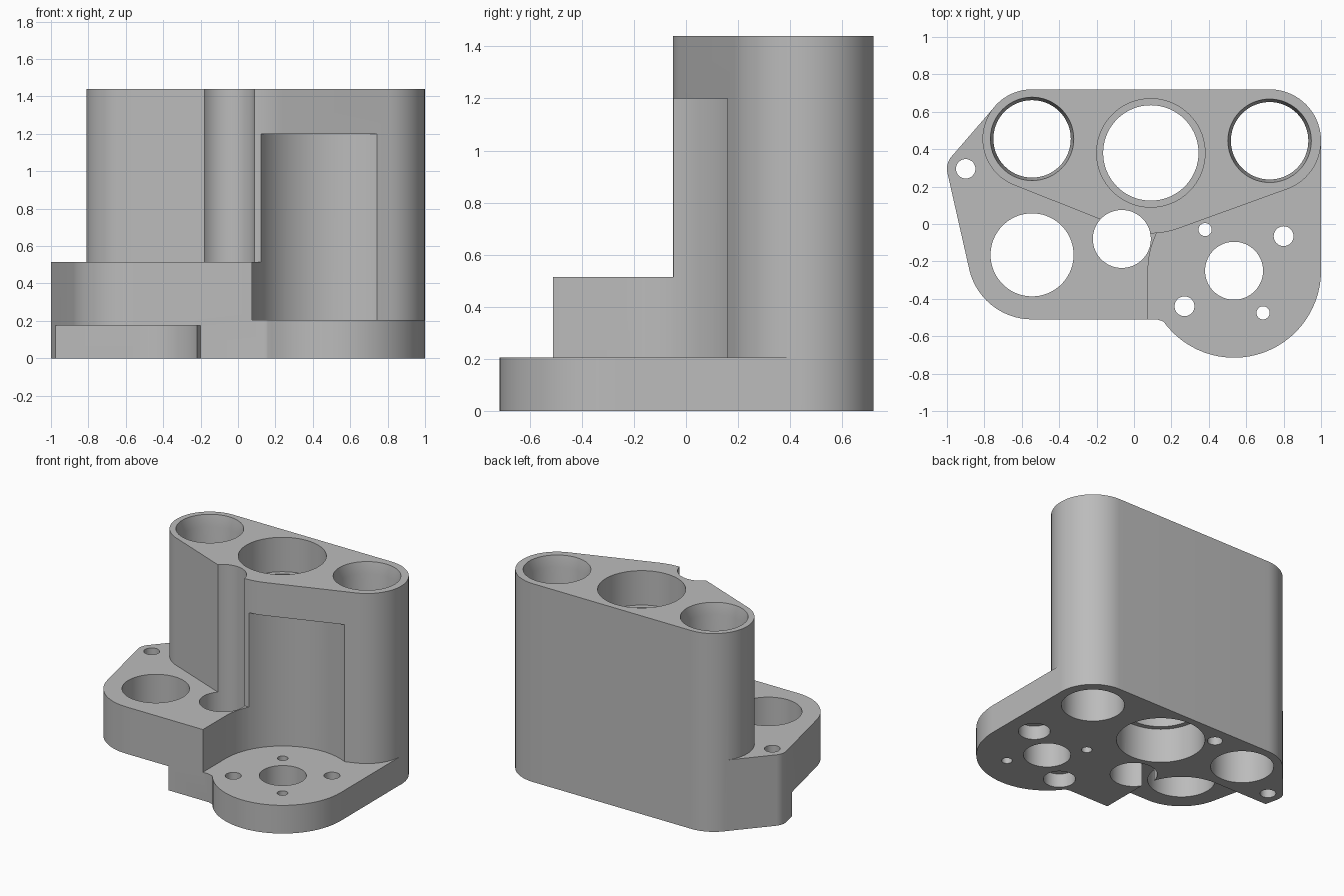
import bpy, bmesh
from math import sin, cos, radians

cube = bpy.data.objects.get("Cube")
if cube:
    bpy.data.objects.remove(cube, do_unlink=True)

metal = bpy.data.materials.new("plain grey")
metal.use_nodes = True
GREY = (0.5, 0.5, 0.5, 1)
metal.diffuse_color = GREY
metal.node_tree.nodes["Principled BSDF"].inputs["Base Color"].default_value = GREY


def arc(x, y, r, start=0, end=360, steps=72):
    """Points along a circular arc, in degrees."""
    angles = [radians(start + (end - start) * i / steps) for i in range(steps + (end - start < 360))]
    return [(x + r * cos(a), y + r * sin(a)) for a in angles]


def hull(points):
    """Convex outline around 2D points."""
    pts = sorted(set((round(x, 5), round(y, 5)) for x, y in points))

    def chain(seq):
        out = []
        for p in seq:
            while len(out) > 1 and ((out[-1][0] - out[-2][0]) * (p[1] - out[-2][1])
                                    - (out[-1][1] - out[-2][1]) * (p[0] - out[-2][0])) <= 1e-6:
                out.pop()
            out.append(p)
        return out[:-1]
    return chain(pts) + chain(pts[::-1])


def loft(name, rings):
    """Closed solid through stacked (outline, z) rings."""
    bm = bmesh.new()
    loops = [[bm.verts.new((x, y, z)) for x, y in outline] for outline, z in rings]
    bm.faces.new(loops[0][::-1])
    bm.faces.new(loops[-1])
    for low, high in zip(loops, loops[1:]):
        for i in range(len(low)):
            j = (i + 1) % len(low)
            bm.faces.new((low[i], low[j], high[j], high[i]))
    bmesh.ops.recalc_face_normals(bm, faces=bm.faces)
    mesh = bpy.data.meshes.new(name)
    bm.to_mesh(mesh)
    bm.free()
    mesh.materials.append(metal)
    obj = bpy.data.objects.new(name, mesh)
    bpy.context.collection.objects.link(obj)
    return obj


def prism(name, outline, z0, z1):
    return loft(name, [(outline, z0), (outline, z1)])


def combine(body, tool, operation):
    mod = body.modifiers.new(operation.lower(), "BOOLEAN")
    mod.operation, mod.solver, mod.object = operation, "EXACT", tool
    bpy.context.view_layer.objects.active = body
    bpy.ops.object.modifier_apply(modifier=mod.name)
    bpy.data.objects.remove(tool, do_unlink=True)


TOP, DECK, FOOT = 1.44, 0.515, 0.205
LEFT, MID, RIGHT = (-0.545, 0.455), (0.09, 0.38), (0.725, 0.445)
DISC, RING, TAB, PIN = (0.535, -0.25), (-0.545, -0.165), (-0.9, 0.295), (-0.065, -0.08)

# Tall block wrapped around the three bores
block = hull(arc(*LEFT, 0.265) + arc(*RIGHT, 0.275) + arc(*MID, 0.43, 180, 360))
body = prism("bored_housing", block, 0, TOP)

# Side platform with mounting tab, and the recess that bounds it
platform = hull(arc(*RING, 0.345) + arc(*TAB, 0.1) + arc(*LEFT, 0.264) + [(0.3, -0.51), (0.3, 0.3)])
combine(body, prism("platform", platform, 0, DECK), "UNION")
combine(body, prism("round_recess", arc(*DISC, 0.46), FOOT, 1.2), "DIFFERENCE")
combine(body, prism("recess_front", [(0.075, -1), (1.2, -1), (1.2, -0.25), (0.075, -0.25)],
                    FOOT, 1.2), "DIFFERENCE")

# Low round flange and its small corner fillet
flange = hull(arc(*DISC, 0.465) + arc(*RIGHT, 0.274) + [(0.2, 0.2)])
combine(body, prism("flange", flange, 0, FOOT), "UNION")
fillet = [(0.1, -0.45), (0.12, -0.51), (0.15, -0.518), (0.18, -0.538), (0.2, -0.572), (0.3, -0.45)]
combine(body, prism("flange_fillet", fillet, 0, FOOT), "UNION")

# Clearance under the platform
pocket = hull(arc(*RING, 0.345, 0, 90) + [(-1.3, 0.18), (-1.3, -0.8), (-0.2, -0.8)])
combine(body, prism("under_pocket", pocket, -0.2, 0.175), "DIFFERENCE")

# Straight holes: centre, radius, bottom, top
holes = [(MID, 0.255, -0.1, 2), (MID, 0.29, 1.19, 2), (MID, 0.29, -0.1, 0.25),
         (RING, 0.222, -0.1, 1), (PIN, 0.155, -0.1, 2), (TAB, 0.052, -0.1, 1),
         (DISC, 0.155, -0.1, 0.4), ((-0.19, 0.6), 0.05, -0.1, 0.3)]
for spot in ((0.38, -0.03), (0.69, -0.475)):
    holes.append((spot, 0.035, -0.1, 0.4))
for spot in ((0.8, -0.065), (0.27, -0.44)):
    holes += [(spot, 0.053, -0.1, 0.4), (spot, 0.105, -0.1, 0.1)]
for spot, radius, low, high in holes:
    combine(body, prism("drill", arc(*spot, radius), low, high), "DIFFERENCE")

# Outer bores with a tapered mouth
for spot in (LEFT, RIGHT):
    narrow, wide = arc(*spot, 0.207), arc(*spot, 0.223)
    combine(body, loft("tapered_drill", [(narrow, -0.1), (narrow, TOP - 0.08), (wide, TOP), (wide, 2)]),
            "DIFFERENCE")

bpy.ops.object.select_all(action="DESELECT")
body.select_set(True)
bpy.context.view_layer.objects.active = body
bpy.ops.object.shade_smooth_by_angle(angle=radians(30))
